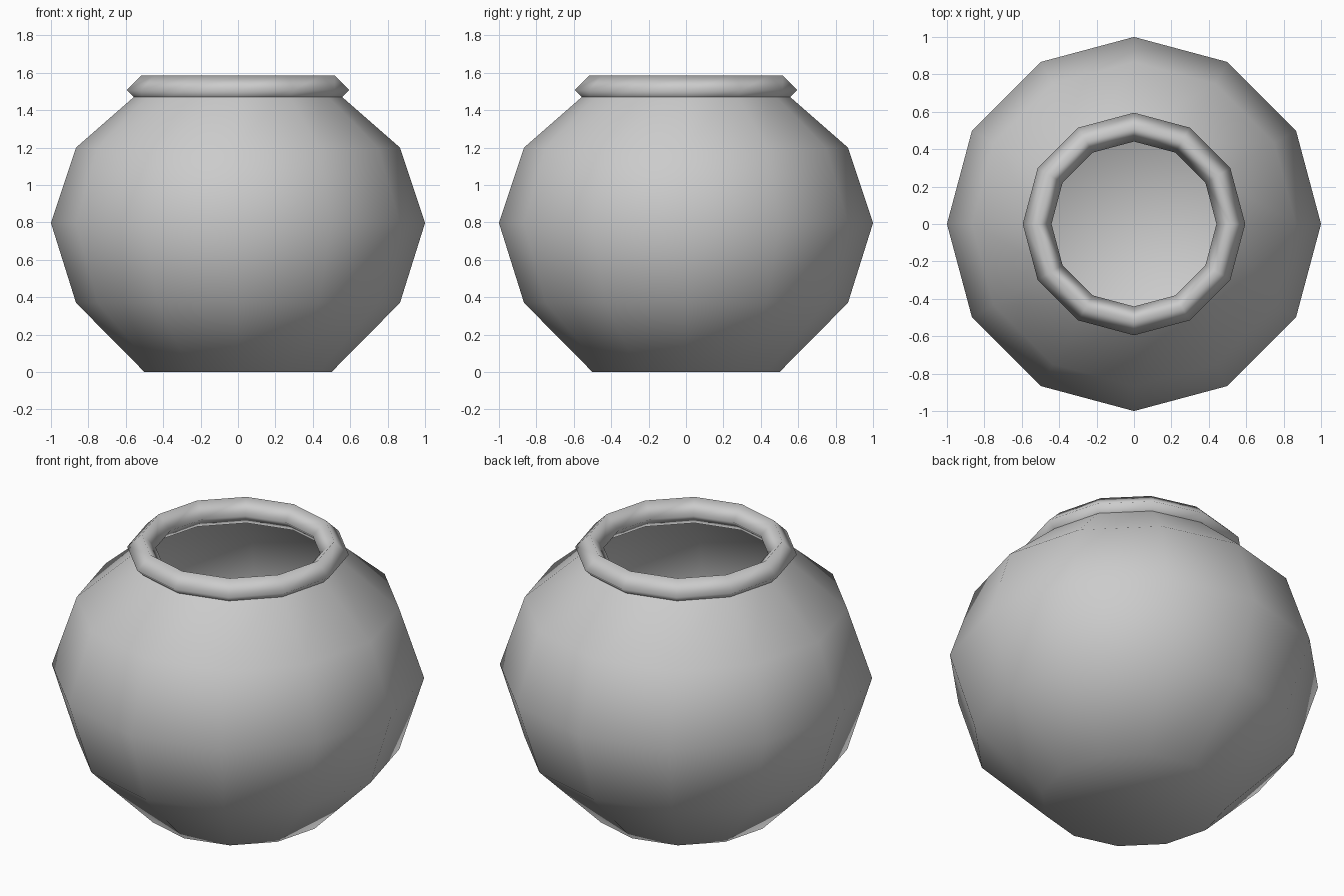
import bpy
import math

SIDES = 12

cube = bpy.data.objects.get("Cube")
if cube:
    bpy.data.objects.remove(cube, do_unlink=True)

# Single plain grey for the whole pot
grey = bpy.data.materials.new("plain grey")
grey.use_nodes = True
colour = (0.6, 0.6, 0.6, 1)
grey.diffuse_color = colour
grey.node_tree.nodes["Principled BSDF"].inputs["Base Color"].default_value = colour


def lathe(name, profile, closed=False, floor=False):
    """Turn a (radius, height) profile round the z axis, smooth shaded."""
    verts = [(r * math.cos(math.tau * s / SIDES), r * math.sin(math.tau * s / SIDES), z)
             for r, z in profile for s in range(SIDES)]
    rows = len(profile)
    faces = []
    for i in range(rows if closed else rows - 1):
        a, b = i * SIDES, (i + 1) % rows * SIDES
        for s in range(SIDES):
            t = (s + 1) % SIDES
            faces.append((a + s, a + t, b + t, b + s))
    if floor:
        faces.append(tuple(reversed(range(SIDES))))
    mesh = bpy.data.meshes.new(name)
    mesh.from_pydata(verts, [], faces)
    mesh.materials.append(grey)
    mesh.shade_smooth()
    obj = bpy.data.objects.new(name, mesh)
    bpy.context.collection.objects.link(obj)
    return obj


# Hollow round body, open at the top
lathe("pot_body", [(0.5, 0), (0.866, 0.37), (1, 0.797), (0.866, 1.2), (0.5, 1.52)], floor=True)

# Rolled rim with a diamond cross-section
centre_r, centre_z, thick = 0.518, 1.508, 0.077
rim = [(centre_r + thick * math.cos(k * math.pi / 2),
        centre_z + thick * math.sin(k * math.pi / 2)) for k in range(4)]
lathe("pot_rim", rim, closed=True)
